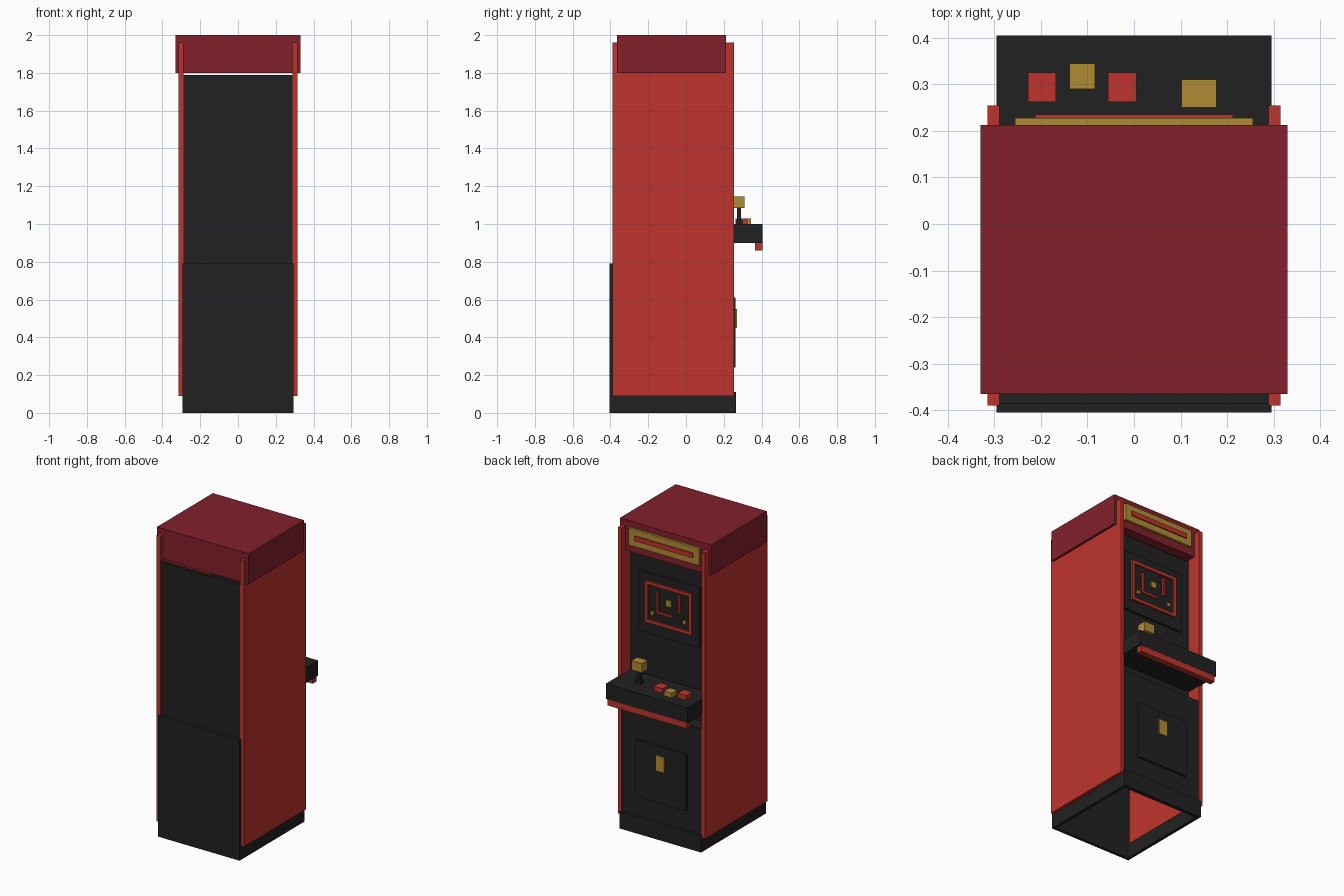
import bpy

if "Cube" in bpy.data.objects:
    bpy.data.objects.remove(bpy.data.objects["Cube"])


def material(name, rgb):
    m = bpy.data.materials.new(name)
    m.diffuse_color = (*rgb, 1.0)
    m.use_nodes = True
    m.node_tree.nodes["Principled BSDF"].inputs["Base Color"].default_value = m.diffuse_color
    return m


RED = material("bright_red", (0.52, 0.034, 0.026))
MAROON = material("dark_red", (0.225, 0.0145, 0.024))
BLACK = material("soft_black", (0.0155, 0.0155, 0.0155))
GOLD = material("gold", (0.434, 0.262, 0.034))


def box(name, mat, x, y, z):
    """Axis-aligned box from (min, max) ranges."""
    r = (x, y, z)
    verts = [(x[i], y[j], z[k]) for i in (0, 1) for j in (0, 1) for k in (0, 1)]
    faces = [(0, 1, 3, 2), (4, 6, 7, 5), (0, 4, 5, 1),
             (2, 3, 7, 6), (0, 2, 6, 4), (1, 5, 7, 3)]
    me = bpy.data.meshes.new(name)
    me.from_pydata(verts, [], faces)
    me.materials.append(mat)
    ob = bpy.data.objects.new(name, me)
    bpy.context.collection.objects.link(ob)
    return ob


def wide(name, mat, half, y, z):
    """Box centred on x = 0."""
    return box(name, mat, (-half, half), y, z)


# Side panels and hollow plinth sides
for side, s in (("left", -1), ("right", 1)):
    box(side + "_side_panel", RED, sorted((s * 0.289, s * 0.315)), (-0.39, 0.254), (0.09, 1.96))
    box(side + "_plinth", BLACK, sorted((s * 0.275, s * 0.295)), (-0.39, 0.25), (0.0, 0.095))

# Cabinet shell, open at the bottom
wide("plain_lower_panel", BLACK, 0.295, (-0.405, -0.385), (0.0, 0.79))
wide("plain_upper_panel", BLACK, 0.289, (-0.385, -0.365), (0.78, 1.79))
wide("play_plinth", BLACK, 0.295, (0.24, 0.265), (0.0, 0.11))
wide("play_lower_panel", BLACK, 0.289, (0.225, 0.248), (0.1, 0.8))
wide("inner_ledge", BLACK, 0.289, (0.14, 0.235), (0.78, 0.8))
wide("play_upper_panel", BLACK, 0.289, (0.14, 0.16), (0.79, 1.79))

# Roof box and sign
wide("roof_box", MAROON, 0.33, (-0.365, 0.212), (1.8, 2.0))
wide("sign_plate", GOLD, 0.255, (0.21, 0.228), (1.85, 1.96))
wide("sign_stripe", RED, 0.212, (0.226, 0.235), (1.89, 1.922))

# Screen with raised frame
wide("screen_bezel", BLACK, 0.22, (0.158, 0.175), (1.28, 1.675))
zlo, zhi, half, bar = 1.355, 1.625, 0.17, 0.02
wide("screen_frame_top", RED, half, (0.173, 0.187), (zhi - bar, zhi))
wide("screen_frame_bottom", RED, half, (0.173, 0.187), (zlo, zlo + bar))
for side, s in (("left", -1), ("right", 1)):
    box(side + "_screen_frame", RED, sorted((s * (half - bar), s * half)),
        (0.173, 0.187), (zlo + bar, zhi - bar))
    # small dots in the lower corners
    box(side + "_screen_dot", GOLD, (s * 0.115 - 0.011, s * 0.115 + 0.011),
        (0.173, 0.185), (1.41, 1.435))

# Maze picture
MAZE = (0.173, 0.185)
box("maze_long_wall", RED, (0.073, 0.087), MAZE, (1.43, 1.57))
box("maze_floor", RED, (-0.03, 0.073), MAZE, (1.43, 1.444))
box("maze_short_wall", RED, (-0.085, -0.071), MAZE, (1.47, 1.59))
box("maze_centre", GOLD, (-0.02, 0.02), MAZE, (1.495, 1.535))

# Control shelf with bumper underneath
wide("control_shelf", BLACK, 0.295, (0.155, 0.405), (0.9, 1.0))
wide("shelf_bumper", RED, 0.285, (0.365, 0.404), (0.86, 0.9))

# Buttons
box("button_outer", RED, (-0.228, -0.167), (0.262, 0.325), (1.0, 1.03))
box("button_middle", GOLD, (-0.138, -0.084), (0.29, 0.345), (1.0, 1.03))
box("button_inner", RED, (-0.056, 0.005), (0.262, 0.325), (1.0, 1.03))

# Joystick
box("stick_base", BLACK, (0.12, 0.16), (0.262, 0.298), (1.0, 1.02))
box("stick_shaft", BLACK, (0.13, 0.15), (0.27, 0.29), (1.02, 1.09))
box("stick_knob", GOLD, (0.102, 0.177), (0.25, 0.31), (1.085, 1.145))

# Coin door
wide("coin_door", BLACK, 0.185, (0.247, 0.262), (0.24, 0.61))
wide("coin_slot", GOLD, 0.03, (0.26, 0.271), (0.45, 0.55))
